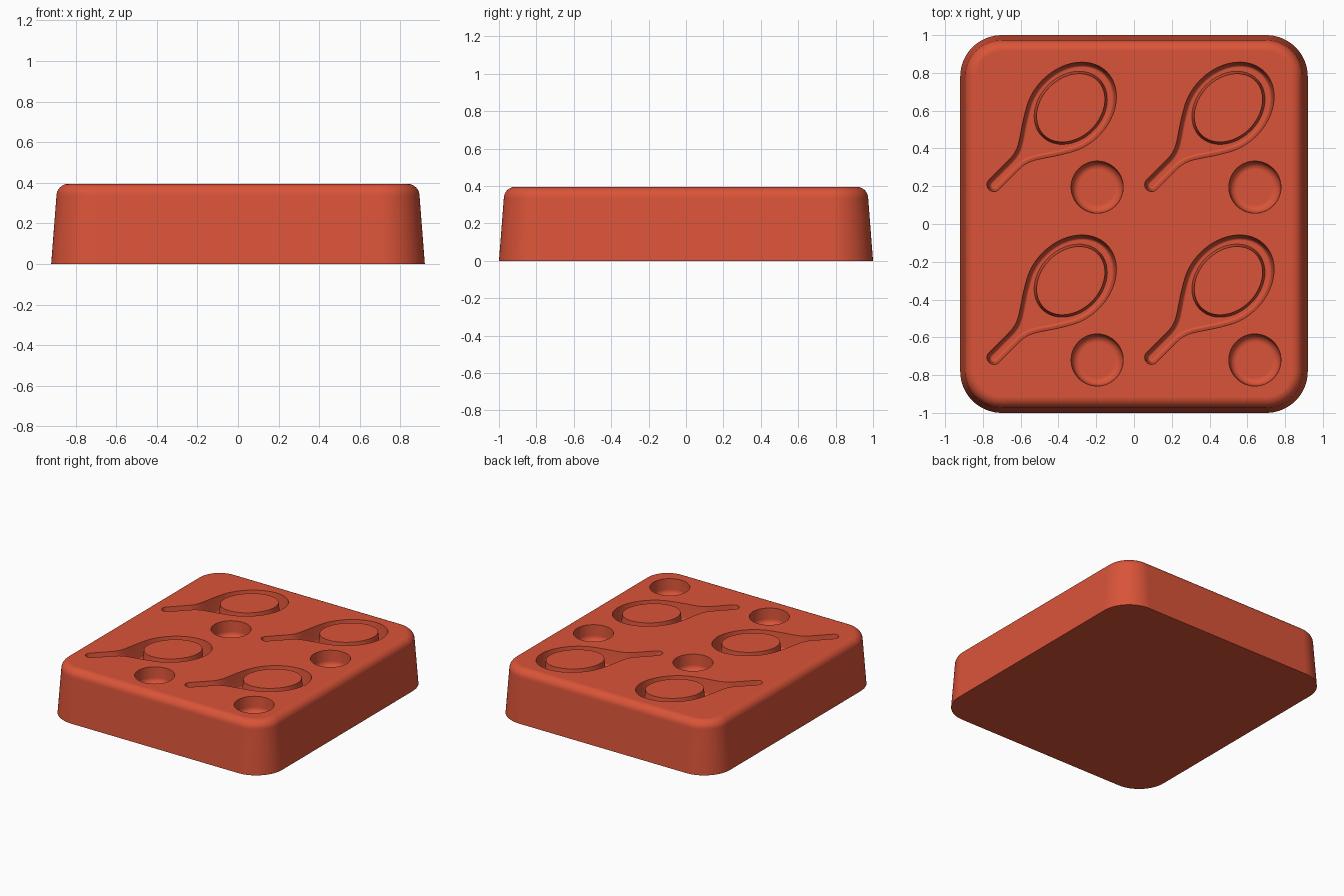
import bpy, bmesh
from math import sin, cos, pi, radians
from mathutils import Vector, geometry

if "Cube" in bpy.data.objects:
    bpy.data.objects.remove(bpy.data.objects["Cube"], do_unlink=True)

HEIGHT = 0.395
DEPTH = 0.12
FLOOR = HEIGHT - DEPTH
ABOVE = HEIGHT + 0.02

clay = bpy.data.materials.new("terracotta_red")
clay.use_nodes = True
clay.diffuse_color = (0.70, 0.088, 0.04, 1)
clay.node_tree.nodes["Principled BSDF"].inputs["Base Color"].default_value = clay.diffuse_color


def loft(bm, rings):
    """Skin a stack of closed rings and cap both ends."""
    loops = [[bm.verts.new(p) for p in ring] for ring in rings]
    n = len(loops[0])
    for low, high in zip(loops, loops[1:]):
        for i in range(n):
            j = (i + 1) % n
            bm.faces.new((low[i], low[j], high[j], high[i]))
    bm.faces.new(loops[0][::-1])
    bm.faces.new(loops[-1])


def finish(bm, name):
    bmesh.ops.recalc_face_normals(bm, faces=bm.faces)
    mesh = bpy.data.meshes.new(name)
    bm.to_mesh(mesh)
    bm.free()
    mesh.materials.append(clay)
    obj = bpy.data.objects.new(name, mesh)
    bpy.context.collection.objects.link(obj)
    return obj


def rounded_rect(hx, hy, r, z, steps=16):
    pts = []
    for k, (sx, sy) in enumerate(((1, 1), (-1, 1), (-1, -1), (1, -1))):
        for i in range(steps + 1):
            a = (k + i / steps) * pi / 2
            pts.append((sx * (hx - r) + r * cos(a), sy * (hy - r) + r * sin(a), z))
    return pts


def ellipse(a, b, n=64):
    return [Vector((a * cos(2 * pi * i / n), b * sin(2 * pi * i / n))) for i in range(n)]


def racket_outline():
    """Head, flared neck and round-ended handle, along the local x axis."""
    a, b, end = 0.27, 0.21, radians(125)
    half = [Vector((a * cos(end * i / 26), b * sin(end * i / 26))) for i in range(27)]
    start = half.pop()
    tangent = Vector((-a * sin(end), b * cos(end))) * 0.68
    half += geometry.interpolate_bezier(start, start + tangent, Vector((-0.33, 0.037)),
                                        Vector((-0.42, 0.037)), 14)
    half += [Vector((-0.575 - 0.037 * sin(t * pi / 16), 0.037 * cos(t * pi / 16)))
             for t in range(9)]
    half = [Vector(p[:2]) for p in half]
    return half + [Vector((p.x, -p.y)) for p in half[-2:0:-1]]


def inset(points, d):
    """Move a counter-clockwise outline inward by d along its normals."""
    out = []
    for i, p in enumerate(points):
        t = (points[(i + 1) % len(points)] - points[i - 1]).normalized()
        out.append(p + Vector((-t.y, t.x)) * d)
    return out


def place(points, centre, z, angle=0.0):
    c, s = cos(angle), sin(angle)
    return [(centre[0] + p.x * c - p.y * s, centre[1] + p.x * s + p.y * c, z) for p in points]


# Drafted block with a rounded upper rim
rim = 0.06
levels = [(0, 0)]
for i in range(9):
    t = i / 8 * pi / 2
    levels.append((0.026 + rim * (1 - cos(t)), HEIGHT - rim + rim * sin(t)))
bm = bmesh.new()
loft(bm, [rounded_rect(0.92 - d, 1 - d, 0.22 - d, z) for d, z in levels])
block = finish(bm, "mould_block")

# Cutters for the racket grooves and ball cups, and the islands inside the heads
grooves, cups, islands = bmesh.new(), bmesh.new(), bmesh.new()
outline = racket_outline()
groove_levels = [(0.028, FLOOR), (0.018, FLOOR + 0.006), (0.012, FLOOR + 0.018),
                 (0, HEIGHT), (-0.002, ABOVE)]
cup_levels = [(0.04 * (1 - sin(i * pi / 12)), FLOOR + 0.04 * (1 - cos(i * pi / 12)))
              for i in range(7)] + [(-0.004, HEIGHT), (-0.005, ABOVE)]
for x in (0, 0.835):
    for y in (0, -0.915):
        head = (-0.335 + x, 0.615 + y)
        ball = (-0.195 + x, 0.195 + y)
        loft(grooves, [place(inset(outline, d), head, z, pi / 4) for d, z in groove_levels])
        loft(cups, [place(ellipse(0.134 - d, 0.134 - d), ball, z) for d, z in cup_levels])
        loft(islands, [place(ellipse(0.202 + d, 0.157 + d), head, z, pi / 4)
                       for d, z in ((0.016, FLOOR - 0.03), (0, HEIGHT))])

for bm, name, operation in ((grooves, "racket_cutter", 'DIFFERENCE'),
                            (cups, "ball_cutter", 'DIFFERENCE'),
                            (islands, "head_island", 'UNION')):
    tool = finish(bm, name)
    tool.hide_render = True
    mod = block.modifiers.new(name, 'BOOLEAN')
    mod.operation, mod.object, mod.solver = operation, tool, 'EXACT'
    bpy.context.view_layer.objects.active = block
    bpy.ops.object.modifier_apply(modifier=mod.name)
    bpy.data.objects.remove(tool, do_unlink=True)

# Smooth walls with crisp groove edges and a flat top
bpy.ops.object.select_all(action='DESELECT')
block.select_set(True)
bpy.context.view_layer.objects.active = block
bpy.ops.object.shade_smooth_by_angle(angle=radians(35))
weighted = block.modifiers.new("even_shading", 'WEIGHTED_NORMAL')
weighted.keep_sharp = True
